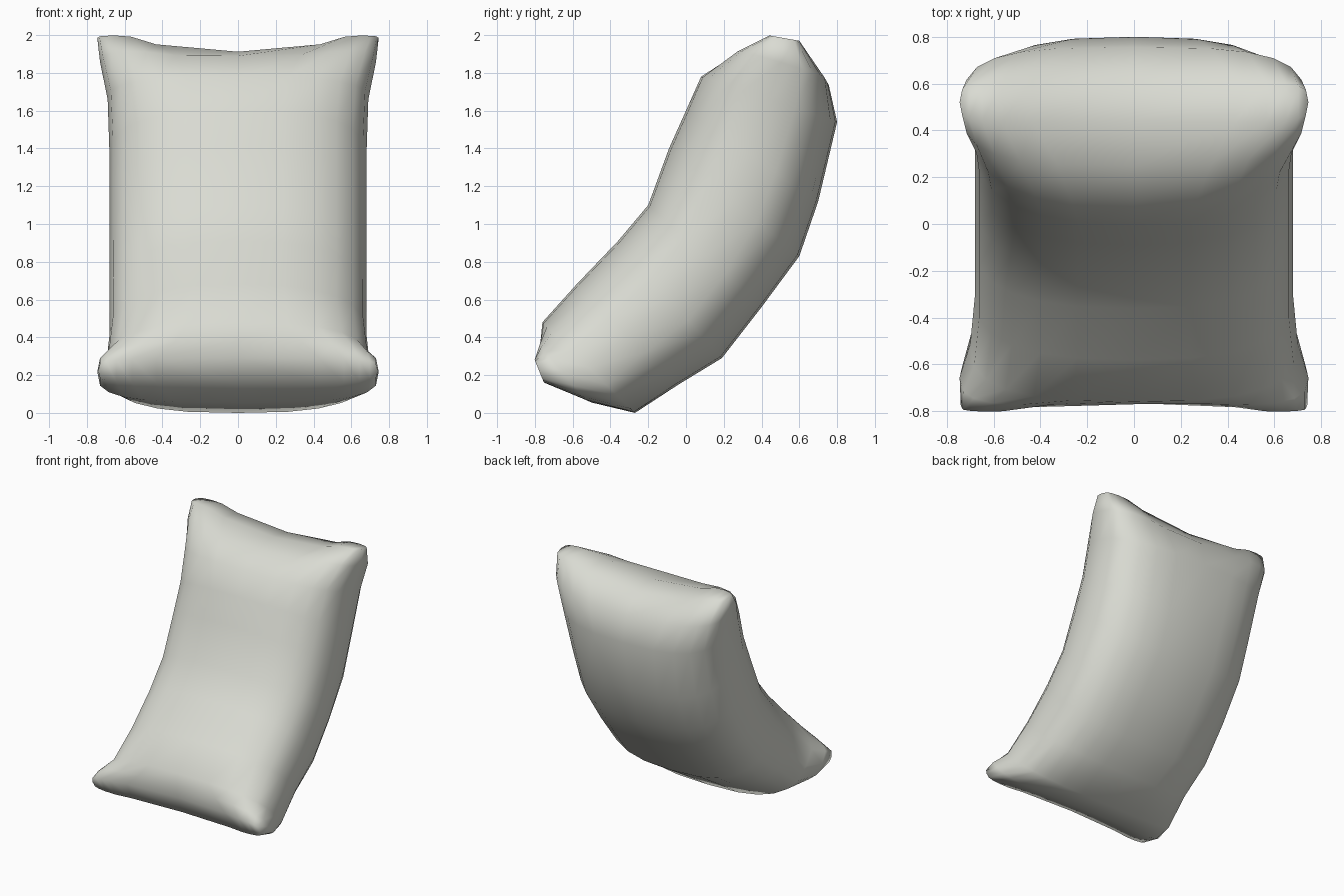
import bpy, bmesh, math

old = bpy.data.objects.get("Cube")
if old:
    bpy.data.objects.remove(old, do_unlink=True)

# Cross-sections from the lower end to the upper end:
# front (y, z), back (y, z), half width, squareness, corner pull (y, z)
SECTIONS = [
    ((-0.765, 0.29), (-0.71, 0.155), 0.74, 5.0, (-0.04, 0.0)),
    ((-0.77, 0.38), (-0.50, 0.055), 0.745, 3.4, (-0.02, 0.0)),
    ((-0.76, 0.48), (-0.27, 0.0), 0.70, 2.8, (0, 0)),
    ((-0.58, 0.68), (-0.04, 0.15), 0.68, 2.6, (0, 0)),
    ((-0.36, 0.91), (0.19, 0.29), 0.68, 2.6, (0, 0)),
    ((-0.20, 1.10), (0.40, 0.56), 0.68, 2.6, (0, 0)),
    ((-0.09, 1.40), (0.60, 0.83), 0.68, 2.6, (0, 0)),
    ((0.00, 1.60), (0.70, 1.12), 0.68, 2.6, (0, 0)),
    ((0.08, 1.78), (0.80, 1.54), 0.69, 2.8, (0, 0)),
    ((0.25, 1.89), (0.755, 1.74), 0.73, 3.4, (0.0, 0.04)),
    ((0.44, 1.912), (0.62, 1.88), 0.745, 5.0, (-0.01, 0.088)),
]
SIDES = 24


def rounded(value, squareness):
    return math.copysign(abs(value) ** (2 / squareness), value)


def make_ring(bm, front, back, width, squareness, pull):
    ring = []
    for i in range(SIDES):
        angle = 2 * math.pi * i / SIDES
        x = rounded(math.cos(angle), squareness)
        depth = rounded(math.sin(angle), squareness)
        # Corners are drawn out past the middle of the end seam
        t = min(max((abs(x) - 0.35) / 0.5, 0), 1)
        ease = t * t * (3 - 2 * t)
        y, z = [(f + b) / 2 + depth * (b - f) / 2 + ease * p
                for f, b, p in zip(front, back, pull)]
        ring.append(bm.verts.new((x * width, y, z)))
    return ring


# Cushion body
bm = bmesh.new()
rings = [make_ring(bm, *section) for section in SECTIONS]
for low, high in zip(rings, rings[1:]):
    for i in range(SIDES):
        j = (i + 1) % SIDES
        bm.faces.new((low[i], low[j], high[j], high[i]))

# Narrow end seams, filled from front edge to back edge
for ring in (rings[0], rings[-1]):
    for i in range(SIDES // 2):
        quad = [ring[i], ring[i + 1], ring[-i - 1], ring[-i % SIDES]]
        bm.faces.new(list(dict.fromkeys(quad)))
bmesh.ops.recalc_face_normals(bm, faces=bm.faces)
for face in bm.faces:
    face.smooth = True

mesh = bpy.data.meshes.new("cushion")
bm.to_mesh(mesh)
bm.free()
cushion = bpy.data.objects.new("cushion", mesh)
bpy.context.collection.objects.link(cushion)

# Pale fabric
fabric = bpy.data.materials.new("pale_fabric")
fabric.use_nodes = True
colour = (0.70, 0.71, 0.65, 1)
fabric.diffuse_color = colour
fabric.node_tree.nodes["Principled BSDF"].inputs["Base Color"].default_value = colour
mesh.materials.append(fabric)
